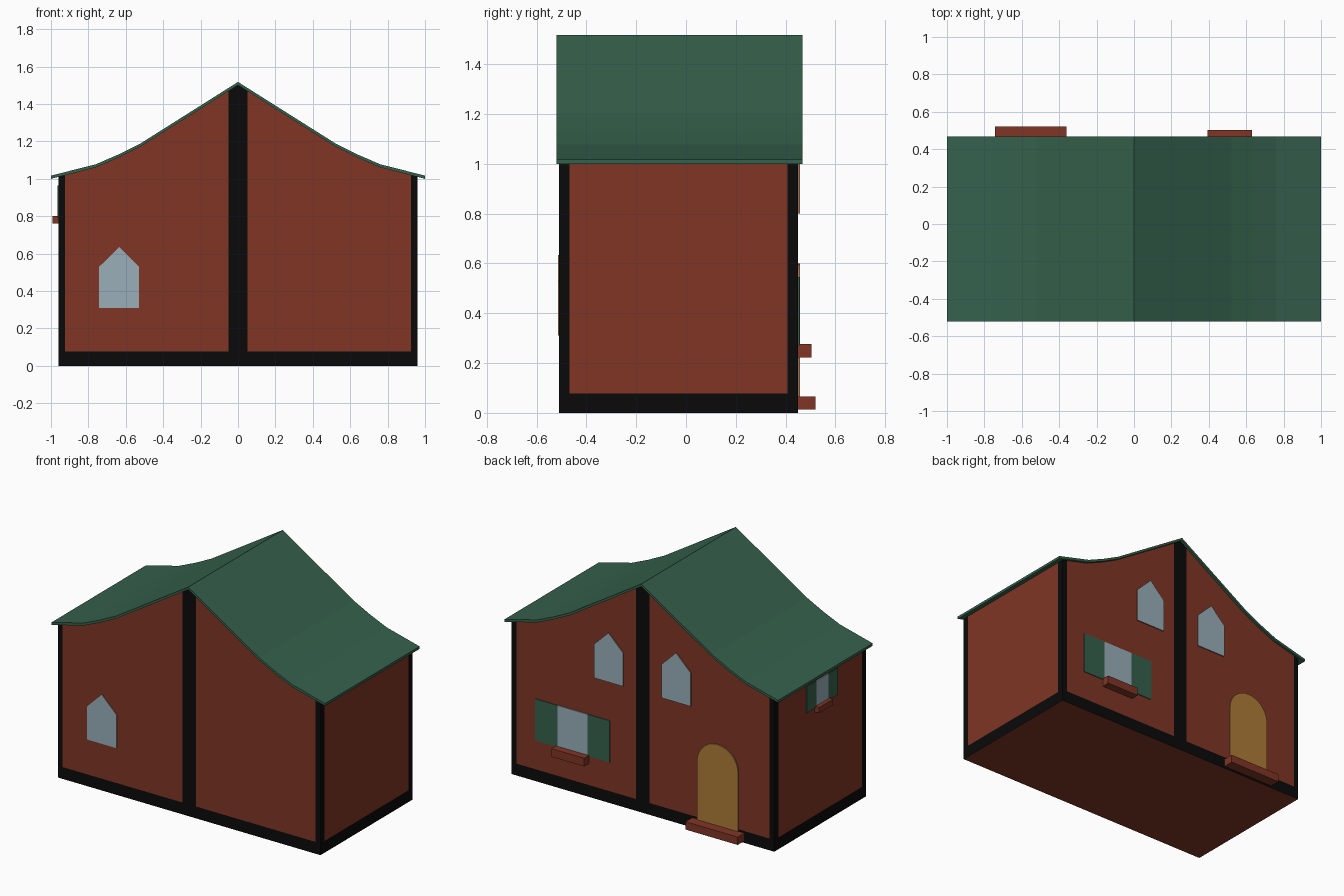
import bpy, bmesh, math

if "Cube" in bpy.data.objects:
    bpy.data.objects.remove(bpy.data.objects["Cube"])


def material(name, rgb):
    m = bpy.data.materials.new(name)
    m.diffuse_color = (*rgb, 1.0)
    m.use_nodes = True
    m.node_tree.nodes["Principled BSDF"].inputs["Base Color"].default_value = m.diffuse_color
    return m


BRICK = material("brick red wall", (0.215, 0.036, 0.018))
BLACK = material("black trim", (0.003, 0.003, 0.003))
GREEN = material("green roof", (0.036, 0.120, 0.072))
GLASS = material("pale glass", (0.32, 0.43, 0.49))
DOOR = material("ochre door", (0.42, 0.20, 0.037))
FRAME = material("tan frame edge", (0.36, 0.17, 0.08))


def prism(name, pts, axis, a, b, face_mat, edge_mat=None):
    """Extrude a (u, z) profile along axis 'X' or 'Y' from a to b."""
    def place(u, z, d):
        return (d, u, z) if axis == 'X' else (u, d, z)
    bm = bmesh.new()
    lo = [bm.verts.new(place(u, z, a)) for u, z in pts]
    hi = [bm.verts.new(place(u, z, b)) for u, z in pts]
    n = len(pts)
    bm.faces.new(lo)
    bm.faces.new(hi)
    for i in range(n):
        j = (i + 1) % n
        f = bm.faces.new((lo[i], lo[j], hi[j], hi[i]))
        f.material_index = 1 if edge_mat else 0
    bmesh.ops.recalc_face_normals(bm, faces=bm.faces[:])
    me = bpy.data.meshes.new(name)
    bm.to_mesh(me)
    bm.free()
    me.materials.append(face_mat)
    if edge_mat:
        me.materials.append(edge_mat)
    ob = bpy.data.objects.new(name, me)
    bpy.context.collection.objects.link(ob)
    return ob


def rect(u0, u1, z0, z1):
    return [(u0, z0), (u1, z0), (u1, z1), (u0, z1)]


def mirrored(half):
    """Complete a right-half line that starts on x = 0."""
    return [(-x, z) for x, z in reversed(half[1:])] + half


# Flared roof: a thin sheet following the curved slope
slope = [(0, 1.518), (0.52, 1.19), (0.64, 1.13), (0.76, 1.078), (1.0, 1.017)]
under = [(x, z - 0.017) for x, z in slope]
prism("roof", mirrored(slope) + mirrored(under)[::-1], 'Y', -0.52, 0.467, GREEN)

# House body up to the roof underside, with painted trim bands cut in
gable = [(x, z - 0.010) for x, z in slope[:-1]] + [(0.96, 1.017)]
body = prism("house_walls", [(-0.96, 0), *mirrored(gable), (0.96, 0)],
             'Y', -0.51, 0.45, BRICK)
bm = bmesh.new()
bm.from_mesh(body.data)
cuts = [((x, 0, 0), (1, 0, 0)) for x in (-0.925, -0.05, 0.05, 0.925)]
cuts += [((0, y, 0), (0, 1, 0)) for y in (-0.468, 0.407)]
cuts += [((0, 0, 0.078), (0, 0, 1))]
for co, no in cuts:
    bmesh.ops.bisect_plane(bm, geom=bm.verts[:] + bm.edges[:] + bm.faces[:],
                           plane_co=co, plane_no=no)
bm.normal_update()
for f in bm.faces:
    c, n = f.calc_center_median(), f.normal
    if abs(n.z) > 0.3:
        continue
    if abs(n.y) > 0.5:
        trim = abs(c.x) < 0.05 or abs(c.x) > 0.925
    else:
        trim = c.y < -0.468 or c.y > 0.407
    f.material_index = 1 if trim or c.z < 0.078 else 0
bm.to_mesh(body.data)
bm.free()
body.data.materials.append(BLACK)


# Pointed windows: one in front, two high in the back
def pointed_window(name, x, z, y0, y1):
    pts = rect(x - 0.107, x + 0.107, z, z + 0.22)
    pts.insert(3, (x, z + 0.325))
    prism(name, pts, 'Y', y0, y1, GLASS, FRAME)


pointed_window("front_window", -0.635, 0.31, -0.514, -0.508)
for s, side in ((-1, "left"), (1, "right")):
    pointed_window("back_upper_window_" + side, s * 0.247, 0.80, 0.448, 0.457)

# Arched back door and its step
arch = [(-0.55 + 0.15 * math.cos(math.pi * i / 16),
         0.45 + 0.15 * math.sin(math.pi * i / 16)) for i in range(17)]
prism("back_door", [(-0.70, 0.06)] + [(-0.40, 0.06)] + arch, 'Y',
      0.448, 0.457, DOOR, FRAME)
prism("door_step", rect(-0.742, -0.36, 0.013, 0.065), 'Y', 0.44, 0.52, BRICK)


# Shuttered windows with sills: back wall and left wall
def shuttered_window(name, axis, u, half, shutter, z0, z1, a, b, sill, sill_out):
    prism(name + "_pane", rect(u - half, u + half, z0, z1), axis, a, b, GLASS)
    for s, side in ((-1, "a"), (1, "b")):
        e = sorted((u + s * half, u + s * (half + shutter)))
        prism(f"{name}_shutter_{side}", rect(*e, z0, z1), axis, a, b, GREEN)
    prism(name + "_sill", rect(u - half - 0.01, u + half + 0.01, *sill),
          axis, a, sill_out, BRICK)


shuttered_window("back_window", 'Y', 0.512, 0.11, 0.162, 0.27, 0.545,
                 0.448, 0.455, (0.222, 0.276), 0.503)
shuttered_window("side_window", 'X', -0.045, 0.063, 0.10, 0.79, 0.965,
                 -0.958, -0.966, (0.762, 0.80), -0.992)
